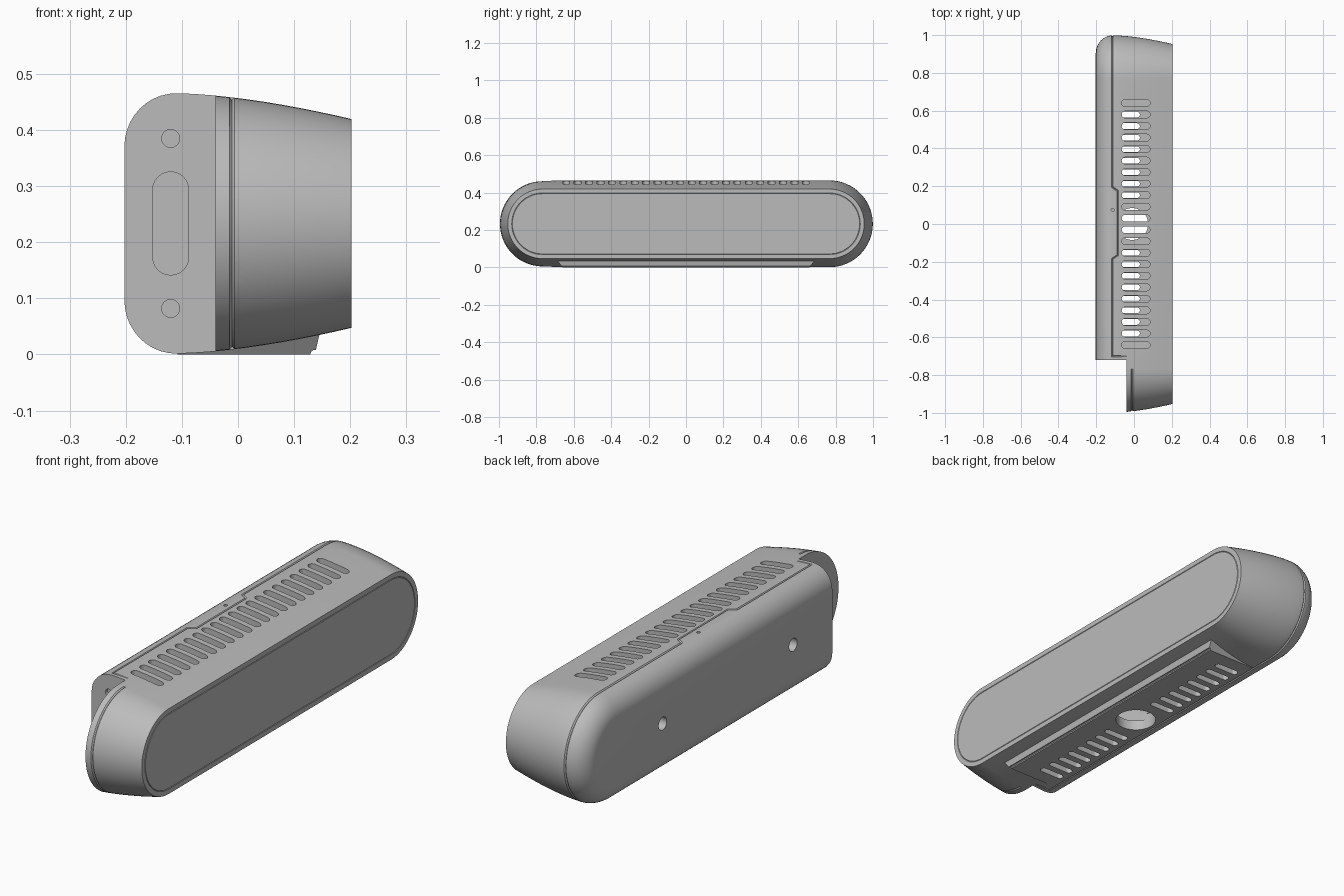
import bpy, bmesh, math
from mathutils import Matrix, Vector

default = bpy.data.objects.get("Cube")
if default:
    bpy.data.objects.remove(default)

gray = bpy.data.materials.new("housing gray")
gray.use_nodes = True
gray.diffuse_color = (0.5, 0.5, 0.5, 1)
gray.node_tree.nodes["Principled BSDF"].inputs["Base Color"].default_value = (0.5, 0.5, 0.5, 1)

RADIUS, STRAIGHT, MID_Z = 0.232, 0.767, 0.2335
BACK, FRONT, WIDEST = -0.2025, 0.2025, -0.11
END_Y = -0.72
# Local frames: long side, short side, depth direction
FRAMES = {"z": "xyz", "y": "zxy", "x": "yzx"}
UNIT = {"x": Vector((1, 0, 0)), "y": Vector((0, 1, 0)), "z": Vector((0, 0, 1))}


def pill(half, r, n=12):
    """Outline of a rounded slot, long side along the first axis."""
    pts = []
    for side, start in ((1, -math.pi / 2), (-1, math.pi / 2)):
        for i in range(n + 1):
            a = start + math.pi * i / n
            pts.append((side * half + r * math.cos(a), r * math.sin(a)))
    return pts


def inset(x):
    """How far the outline shrinks at depth x."""
    if x < WIDEST:
        t = (WIDEST - x) / (WIDEST - BACK)
        return 0.095 * (1 - math.sqrt(max(0, 1 - t * t)))
    return 0.046 * ((x - WIDEST) / (FRONT - WIDEST)) ** 1.6


def make(name, bm):
    bmesh.ops.remove_doubles(bm, verts=bm.verts, dist=1e-5)
    bmesh.ops.recalc_face_normals(bm, faces=bm.faces)
    mesh = bpy.data.meshes.new(name)
    bm.to_mesh(mesh)
    bm.free()
    mesh.materials.append(gray)
    obj = bpy.data.objects.new(name, mesh)
    bpy.context.collection.objects.link(obj)
    return obj


def loft(bm, rings):
    rings = [[bm.verts.new(p) for p in ring] for ring in rings]
    n = len(rings[0])
    for a, b in zip(rings, rings[1:]):
        for i in range(n):
            j = (i + 1) % n
            bm.faces.new((a[i], a[j], b[j], b[i]))
    bm.faces.new(rings[0][::-1])
    bm.faces.new(rings[-1])


def add_pill(bm, axis, center, half, r, depth):
    u, v, w = (UNIT[c] for c in FRAMES[axis])
    outline = pill(half, r)
    loft(bm, [[Vector(center) + u * p + v * q + w * d for p, q in outline]
              for d in (-depth, depth)])


def add_box(bm, lo, hi):
    lo, hi = Vector(lo), Vector(hi)
    size = Matrix.Diagonal((*(hi - lo), 1))
    return bmesh.ops.create_cube(bm, size=1, matrix=Matrix.Translation((lo + hi) / 2) @ size)["verts"]


def groove(name, points, cyclic=False, r=0.005):
    """Thin tube along a path, used to cut a seam."""
    curve = bpy.data.curves.new(name, "CURVE")
    curve.dimensions = "3D"
    curve.bevel_depth, curve.bevel_resolution, curve.use_fill_caps = r, 0, True
    spline = curve.splines.new("POLY")
    spline.points.add(len(points) - 1)
    for p, co in zip(spline.points, points):
        p.co = (*co, 1)
    spline.use_cyclic_u = cyclic
    temp = bpy.data.objects.new(name, curve)
    bpy.context.collection.objects.link(temp)
    bm = bmesh.new()
    bm.from_mesh(temp.evaluated_get(bpy.context.evaluated_depsgraph_get()).to_mesh())
    bpy.data.objects.remove(temp)
    return make(name, bm)


def cut(obj, cutters):
    for c in cutters:
        mod = obj.modifiers.new("cut", "BOOLEAN")
        mod.operation, mod.solver, mod.object = "DIFFERENCE", "EXACT", c
    bpy.context.view_layer.update()
    deps = bpy.context.evaluated_depsgraph_get()
    mesh = bpy.data.meshes.new_from_object(obj.evaluated_get(deps))
    obj.modifiers.clear()
    obj.data = mesh


# Main housing: rounded bar lofted from back to front
stations = [WIDEST - (WIDEST - BACK) * math.cos(math.pi / 2 * i / 10) for i in range(11)]
stations += [WIDEST + (FRONT - WIDEST) * i / 10 for i in range(1, 11)]
bm = bmesh.new()
loft(bm, [[(x, p, q + MID_Z) for p, q in pill(STRAIGHT, RADIUS - inset(x), 32)] for x in stations])
housing = make("housing", bm)

# Foot plate with flared top edge
bm = bmesh.new()
verts = add_box(bm, (-0.108, -0.66, 0), (0.137, 0.66, 0.035))
for v in verts:
    if v.co.z > 0.01:
        v.co.y *= 1.04
        v.co.x += 0.008 if v.co.x > 0 else 0
bmesh.ops.bevel(bm, geom=[e for e in bm.edges if all(v.co.x > 0 for v in e.verts)
                          and all(v.co.z < 0.01 for v in e.verts)],
                offset=0.008, segments=3, affect="EDGES")
foot = make("foot_plate", bm)

# Missing corner at the rear of one end
bm = bmesh.new()
add_box(bm, (-0.4, -1.2, -0.2), (-0.04, END_Y, 0.7))
notch = make("notch_cutter", bm)

# Inner cavity behind the vents
bm = bmesh.new()
add_box(bm, (-0.09, -0.67, 0.045), (0.1, 0.67, 0.425))
cavity = make("cavity_cutter", bm)

# Vents on top and below, and the round mount hole
bm = bmesh.new()
for i in range(22):
    y = (i - 10.5) * 0.061
    add_pill(bm, "z", (0.01, y, 0.45), 0.057, 0.018, 0.04)
    if 0.14 < abs(y) < 0.62:
        add_pill(bm, "z", (-0.028, y, 0.02), 0.044, 0.015, 0.05)
add_pill(bm, "z", (-0.01, 0, 0.02), 0, 0.085, 0.05)
vents = make("vent_cutter", bm)

# Screw holes in the back, sockets in the cut end, pinhole on top
bm = bmesh.new()
for y in (-0.45, 0.45):
    add_pill(bm, "x", (BACK, y, MID_Z), 0, 0.028, 0.06)
for z in (0.082, 0.385):
    add_pill(bm, "y", (-0.12, END_Y, z), 0, 0.016, 0.015)
add_pill(bm, "y", (-0.12, END_Y, MID_Z), 0.06, 0.032, 0.012)
add_pill(bm, "z", (-0.113, 0.075, 0.465), 0, 0.008, 0.015)
holes = make("hole_cutter", bm)


def arc(x, sign, n=32):
    """Path around one rounded end from top to bottom."""
    r = RADIUS - inset(x)
    return [(x, sign * (STRAIGHT + r * math.sin(math.pi * i / n)),
             MID_Z + r * math.cos(math.pi * i / n)) for i in range(n + 1)]


# Seams: rear cover with its tab, tail end, and front panel
SEAM, TAB = -0.115, -0.085
TOP, BOTTOM = MID_Z + RADIUS, MID_Z - RADIUS
cover = [(-0.04, -0.7, TOP), (SEAM, -0.7, TOP), (SEAM, -0.185, TOP), (TAB, -0.165, TOP),
         (TAB, 0.175, TOP), (SEAM, 0.195, TOP)] + arc(SEAM, 1)
cover += [(SEAM, -0.7, BOTTOM), (-0.04, -0.7, BOTTOM)]
seams = [groove("cover_seam", cover),
         groove("tail_seam", arc(-0.011, -1)),
         groove("panel_seam", [(FRONT, p, q + MID_Z) for p, q in pill(STRAIGHT, 0.163, 24)],
                cyclic=True, r=0.002)]

cutters = [notch, cavity, vents, holes] + seams
cut(housing, cutters)
cut(foot, [vents])
for c in cutters:
    bpy.data.objects.remove(c)

for obj in (housing, foot):
    bpy.ops.object.select_all(action="DESELECT")
    obj.select_set(True)
    bpy.context.view_layer.objects.active = obj
    bpy.ops.object.shade_smooth_by_angle(angle=math.radians(30))
